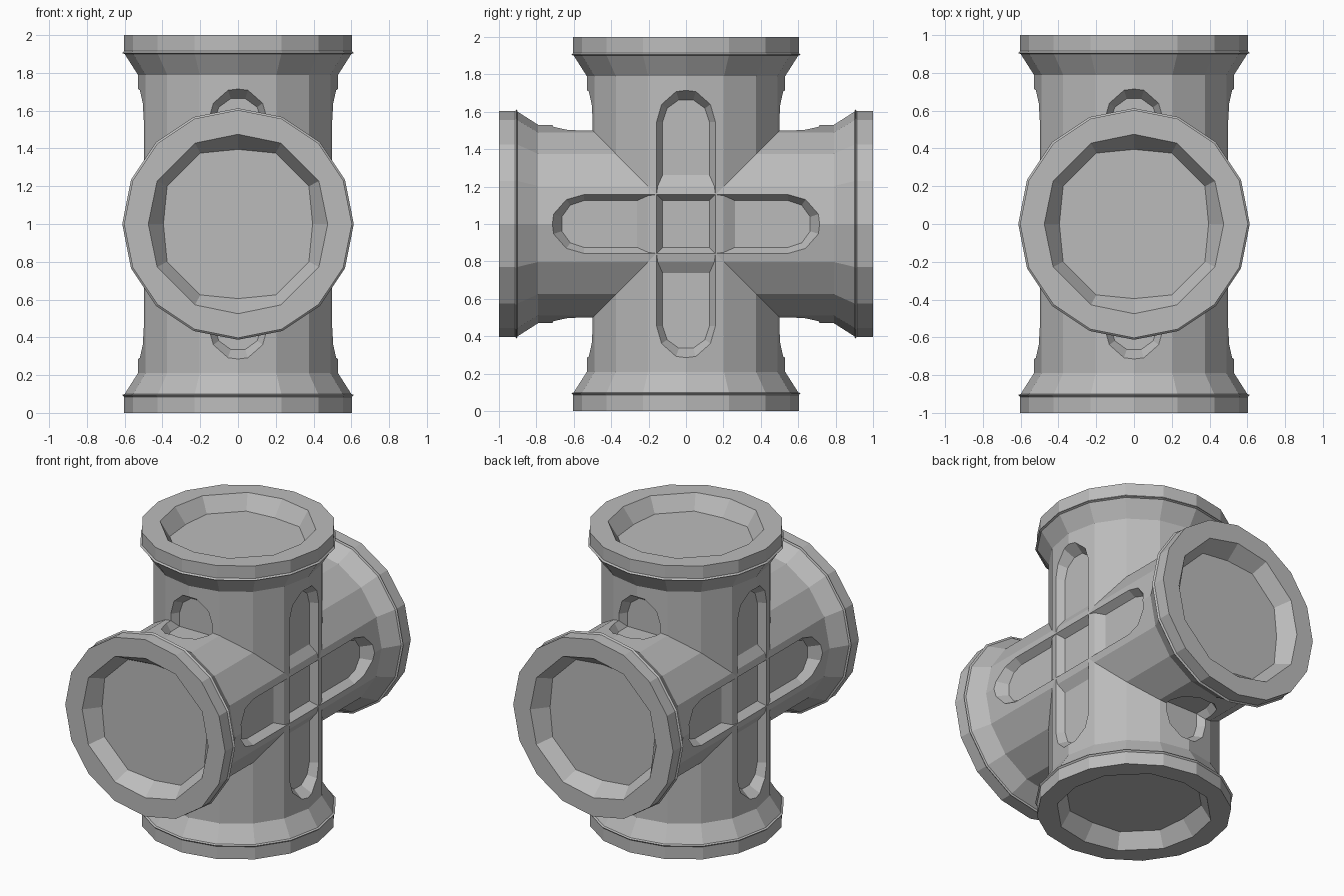
import bpy, bmesh
from math import sin, cos, pi, radians
from mathutils import Matrix, Vector

if "Cube" in bpy.data.objects:
    bpy.data.objects.remove(bpy.data.objects["Cube"])

grey = bpy.data.materials.new("pipe grey")
grey.use_nodes = True
colour = (0.5, 0.5, 0.5, 1)
grey.diffuse_color = colour
grey.node_tree.nodes["Principled BSDF"].inputs["Base Color"].default_value = colour


def loft(bm, rings, matrix=Matrix()):
    """Closed solid through a list of equal-sized point rings."""
    loops = [[bm.verts.new(matrix @ Vector(p)) for p in ring] for ring in rings]
    n = len(loops[0])
    for a, b in zip(loops, loops[1:]):
        for i in range(n):
            j = (i + 1) % n
            bm.faces.new((a[i], a[j], b[j], b[i]))
    bm.faces.new(loops[0])
    bm.faces.new(loops[-1])


def make_object(name, bm):
    bmesh.ops.recalc_face_normals(bm, faces=bm.faces)
    mesh = bpy.data.meshes.new(name)
    bm.to_mesh(mesh)
    bm.free()
    mesh.materials.append(grey)
    obj = bpy.data.objects.new(name, mesh)
    bpy.context.collection.objects.link(obj)
    return obj


def combine(target, other, operation):
    """Apply a boolean and discard the second object."""
    mod = target.modifiers.new("boolean", 'BOOLEAN')
    mod.operation, mod.solver, mod.object = operation, 'EXACT', other
    bpy.context.view_layer.objects.active = target
    bpy.ops.object.modifier_apply(modifier=mod.name)
    bpy.data.objects.remove(other)


def circle(r, z, sides=16):
    return [(r * cos(2 * pi * i / sides), r * sin(2 * pi * i / sides), z)
            for i in range(sides)]


def mouth(on_axis, off_axis, z):
    """Rounded-square ring of twelve points."""
    pts = []
    for quarter in range(4):
        for k, deg in enumerate((0, 28, 62)):
            a = radians(deg + 90 * quarter)
            r = off_axis if k else on_axis
            pts.append((r * cos(a), r * sin(a), z))
    return pts


def stadium(x, half_width):
    """Long rounded slot outline lying across the x axis."""
    pts = []
    for side in (0, 1):
        for i in range(6):
            a = side * pi + i * pi / 5
            z = 0.545 * (1 - 2 * side) + half_width * sin(a)
            pts.append((x, half_width * cos(a), z))
    return pts


def pipe(name):
    # Sixteen-sided body with flared, lipped ends
    half = [(0.79, 0.53), (0.9, 0.6), (0.905, 0.613), (0.915, 0.603), (1.0, 0.603)]
    profile = [(-z, r) for z, r in reversed(half)] + half
    bm = bmesh.new()
    loft(bm, [circle(r, z) for z, r in profile])
    body = make_object(name, bm)

    # Four side slots and two end recesses
    bm = bmesh.new()
    for k in range(4):
        loft(bm, [stadium(0.45, 0.125), stadium(0.6, 0.225)],
             Matrix.Rotation(k * pi / 2, 4, 'Z'))
    for s in (1, -1):
        loft(bm, [mouth(0.395, 0.425, 0.9 * s), mouth(0.475, 0.485, s),
                  mouth(0.475, 0.485, 1.1 * s)])
    combine(body, make_object("pipe_cutter", bm), 'DIFFERENCE')
    return body


# Upright pipe crossed by the same pipe lying front to back
cross = pipe("pipe_cross")
branch = pipe("pipe_branch")
branch.data.transform(Matrix.Rotation(pi / 2, 4, 'X'))
combine(cross, branch, 'UNION')
cross.data.transform(Matrix.Translation((0, 0, 1)))
